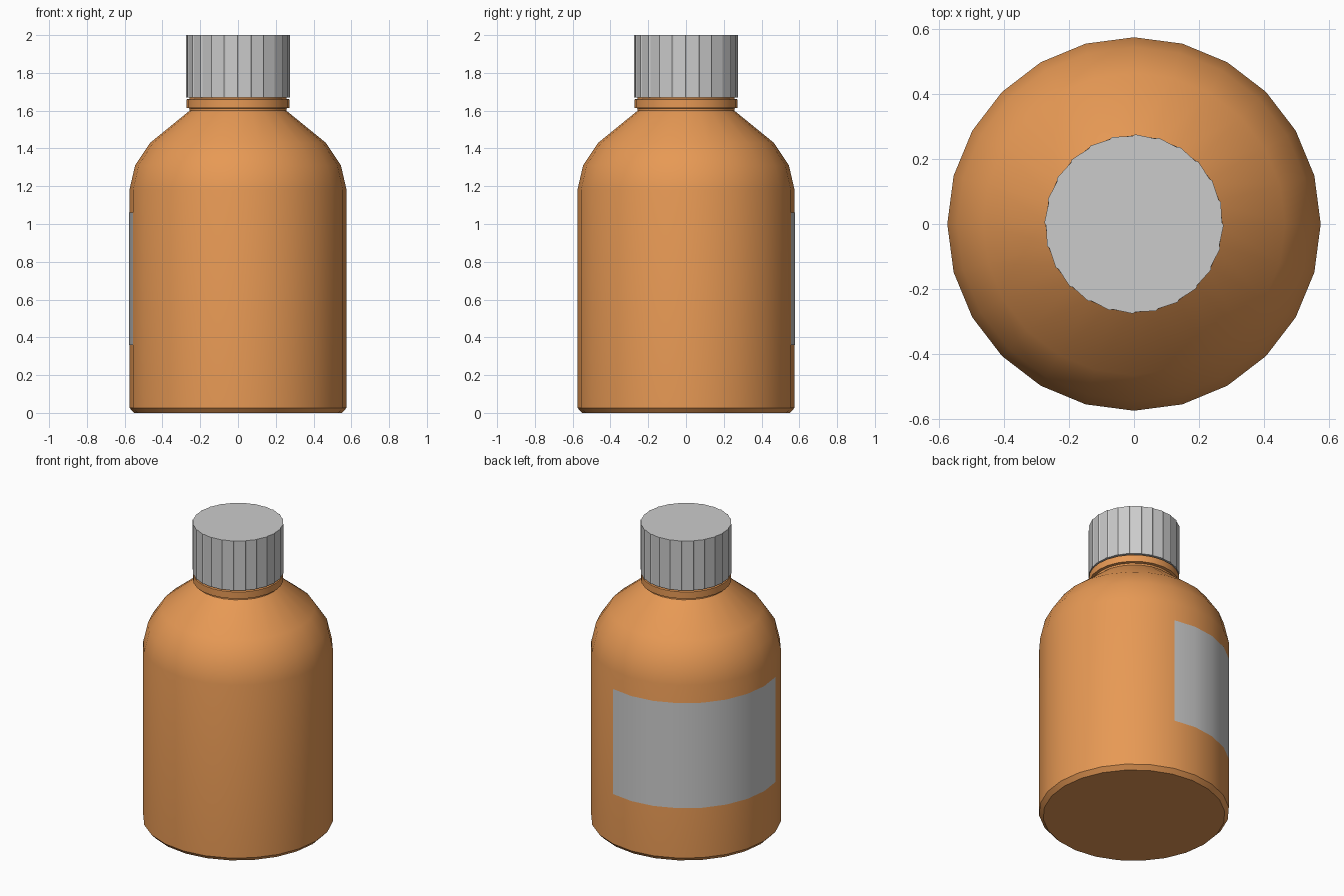
import bpy, bmesh
from math import radians, sin, cos

if "Cube" in bpy.data.objects:
    bpy.data.objects.remove(bpy.data.objects["Cube"])

SIDES = 24


def make_object(name, bm, mat=None, angle=30):
    bmesh.ops.recalc_face_normals(bm, faces=bm.faces[:])
    mesh = bpy.data.meshes.new(name)
    bm.to_mesh(mesh)
    bm.free()
    obj = bpy.data.objects.new(name, mesh)
    bpy.context.collection.objects.link(obj)
    if mat:
        mesh.materials.append(mat)
    bpy.ops.object.select_all(action='DESELECT')
    obj.select_set(True)
    bpy.context.view_layer.objects.active = obj
    bpy.ops.object.shade_smooth_by_angle(angle=radians(angle))
    return obj


def lofted(rings, closed=True):
    """Join rings of points with quads and cap the ends if closed."""
    bm = bmesh.new()
    rows = [[bm.verts.new(p) for p in ring] for ring in rings]
    n = len(rows[0])
    for a, b in zip(rows, rows[1:]):
        for i in range(n if closed else n - 1):
            j = (i + 1) % n
            bm.faces.new((a[i], a[j], b[j], b[i]))
    if closed:
        bm.faces.new(rows[0])
        bm.faces.new(rows[-1])
    return bm


def ring(r, z, first=0, count=SIDES):
    step = radians(360 / SIDES)
    return [(r * cos((first + i) * step), r * sin((first + i) * step), z)
            for i in range(count)]


amber = bpy.data.materials.new("amber")
amber.diffuse_color = (0.8, 0.32, 0.09, 1)
amber.use_nodes = True
amber.node_tree.nodes["Principled BSDF"].inputs["Base Color"].default_value = amber.diffuse_color

# Bottle body with shoulder, neck and collar ring
profile = [(0.55, 0), (0.575, 0.027), (0.575, 1.18), (0.545, 1.31),
           (0.465, 1.43), (0.256, 1.6), (0.256, 1.612), (0.273, 1.615),
           (0.273, 1.66), (0.258, 1.663), (0.258, 1.69)]
make_object("bottle_body", lofted([ring(r, z) for r, z in profile]), amber, 40)

# Label wrapped around the back left, from 75 to 195 degrees
label = lofted([ring(0.5765, z, 5, 9) for z in (0.36, 1.06)], closed=False)
label_obj = make_object("label", label)
# Face the label outward
face = label_obj.data.polygons[0]
if face.normal.x * face.center.x + face.normal.y * face.center.y < 0:
    label_obj.data.flip_normals()


# Screw cap with small grip steps at each corner
def cap_ring(z):
    pts = []
    for i in range(SIDES):
        for offset, r in ((-0.8, 0.276), (0.8, 0.271)):
            a = radians(i * 360 / SIDES + offset)
            pts.append((r * cos(a), r * sin(a), z))
    return pts


make_object("cap", lofted([cap_ring(1.67), cap_ring(2.0)]))
